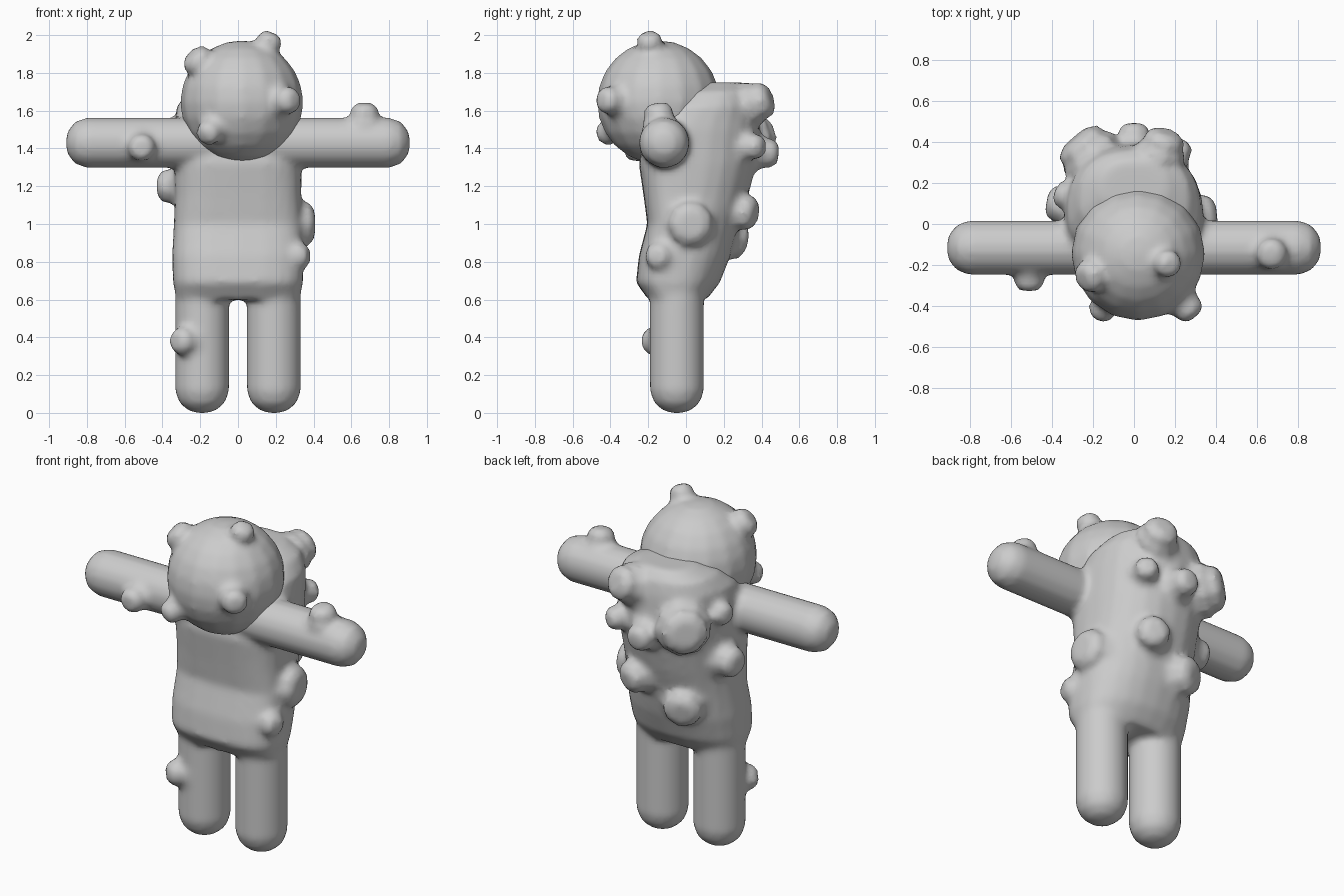
import bpy, bmesh, math
from mathutils import Vector, Matrix

if "Cube" in bpy.data.objects:
    bpy.data.objects.remove(bpy.data.objects["Cube"])

skin = bpy.data.materials.new("plain_grey")
skin.diffuse_color = (0.6, 0.6, 0.6, 1)
skin.use_nodes = True
skin.node_tree.nodes["Principled BSDF"].inputs["Base Color"].default_value = skin.diffuse_color


def loft(bm, rings):
    """Skin a closed solid through a list of equal-length point rings."""
    loops = [[bm.verts.new(p) for p in r] for r in rings]
    n = len(loops[0])
    for a, b in zip(loops, loops[1:]):
        for i in range(n):
            j = (i + 1) % n
            bm.faces.new((a[i], a[j], b[j], b[i]))
    bm.faces.new(loops[0][::-1])
    bm.faces.new(loops[-1])


def turned(bm, base, direction, profile, sides):
    """Round solid along a direction; profile holds (distance, radius)."""
    d = Vector(direction).normalized()
    m = Matrix.Translation(base) @ d.to_track_quat('Z', 'Y').to_matrix().to_4x4()
    ang = [2 * math.pi * (i + 0.5) / sides for i in range(sides)]
    loft(bm, [[m @ Vector((r * math.cos(a), r * math.sin(a), h)) for a in ang]
              for h, r in profile])


def limb(bm, start, direction, r, length):
    """Straight limb with a rounded far end."""
    prof = [(0, r), (length - 0.8 * r, r), (length - 0.36 * r, r * 0.84),
            (length - 0.08 * r, r * 0.5), (length, r * 0.2)]
    turned(bm, start, direction, prof, 16)


def knob(bm, tip, direction, r, length=0.1):
    """Blunt lump with a flared root; tip is the middle of its outer end."""
    d = Vector(direction).normalized()
    prof = [(0, r * 1.1), (length, r * 1.25), (length + 0.03, r * 1.02),
            (length + 0.07, r), (length + 0.1, r * 0.62)]
    turned(bm, Vector(tip) - d * (length + 0.1), d, prof, 9)


def finish(bm, name, voxel):
    """Fuse the overlapping solids into one softly blended skin."""
    bmesh.ops.recalc_face_normals(bm, faces=bm.faces)
    me = bpy.data.meshes.new(name)
    bm.to_mesh(me)
    bm.free()
    me.materials.append(skin)
    ob = bpy.data.objects.new(name, me)
    bpy.context.collection.objects.link(ob)
    rm = ob.modifiers.new("fuse", 'REMESH')
    rm.mode = 'VOXEL'
    rm.voxel_size = voxel
    rm.use_smooth_shade = True
    sm = ob.modifiers.new("soften", 'SMOOTH')
    sm.factor = 0.5
    sm.iterations = 5
    return ob


# --- body: torso sections as (z, half width, front y, widest y, back y)
sections = [(0.60, 0.325, -0.20, -0.05, 0.11), (0.69, 0.345, -0.265, -0.05, 0.18),
            (0.83, 0.350, -0.25, -0.04, 0.235), (1.00, 0.340, -0.205, -0.03, 0.28),
            (1.15, 0.335, -0.225, -0.02, 0.33), (1.32, 0.340, -0.25, 0.00, 0.375),
            (1.50, 0.340, -0.22, 0.02, 0.39), (1.62, 0.325, -0.12, 0.08, 0.38),
            (1.70, 0.270, -0.02, 0.14, 0.36), (1.75, 0.160, 0.09, 0.18, 0.31)]


def section(z, w, front, mid, back):
    pts = []
    for i in range(24):
        a = 2 * math.pi * i / 24
        c, s = math.cos(a), math.sin(a)
        depth, p = (back - mid, 0.9) if s > 0 else (mid - front, 0.65)
        pts.append((w * math.copysign(abs(c) ** p, c),
                    mid + depth * math.copysign(abs(s) ** p, s), z))
    return pts


bm = bmesh.new()
loft(bm, [section(*s) for s in sections])

# arms and legs
for side in (-1, 1):
    limb(bm, (side * 0.1, -0.115, 1.43), (side, 0, 0), 0.134, 0.81)
    limb(bm, (side * 0.19, -0.048, 0.80), (0, 0, -1), 0.145, 0.80)

# lumps on the limbs
knob(bm, (-0.51, -0.325, 1.40), (0, -1, -0.1), 0.075, 0.06)
knob(bm, (0.67, -0.15, 1.64), (0, -0.1, 1), 0.078, 0.06)
knob(bm, (-0.33, -0.21, 0.38), (-0.7, -0.75, 0), 0.075, 0.06)

# lumps on the flanks
knob(bm, (0.405, 0.03, 1.00), (1, 0.1, 0), 0.12)
knob(bm, (0.375, -0.16, 0.83), (1, -0.3, 0), 0.075)
knob(bm, (-0.425, 0.11, 1.20), (-1, 0.2, 0), 0.09)
knob(bm, (-0.385, 0.16, 1.50), (-1, 0.4, 0), 0.07)

# lumps on the back
knob(bm, (-0.29, 0.42, 1.46), (-0.65, 0.75, 0.1), 0.13)
knob(bm, (0.00, 0.49, 1.37), (0, 1, -0.1), 0.08)
knob(bm, (0.16, 0.45, 1.67), (0.3, 1, 0.35), 0.10)
knob(bm, (0.24, 0.41, 1.41), (0.55, 1, 0), 0.07)
knob(bm, (0.15, 0.37, 1.05), (0.4, 1, -0.2), 0.095)
knob(bm, (-0.18, 0.31, 0.91), (-0.4, 1, -0.2), 0.11)
finish(bm, "body", 0.02)

# --- head with its lumps
bm = bmesh.new()
centre = Vector((0.02, -0.145, 1.645))
bmesh.ops.create_uvsphere(bm, u_segments=16, v_segments=12, radius=0.327,
                          matrix=Matrix.Translation(centre))
for tip, r in (((0.185, -0.20, 2.01), 0.07), ((0.30, -0.45, 1.655), 0.075),
               ((-0.18, -0.455, 1.46), 0.068), ((-0.25, -0.27, 1.90), 0.085)):
    knob(bm, tip, Vector(tip) - centre, r, 0.08)
finish(bm, "head", 0.02)
